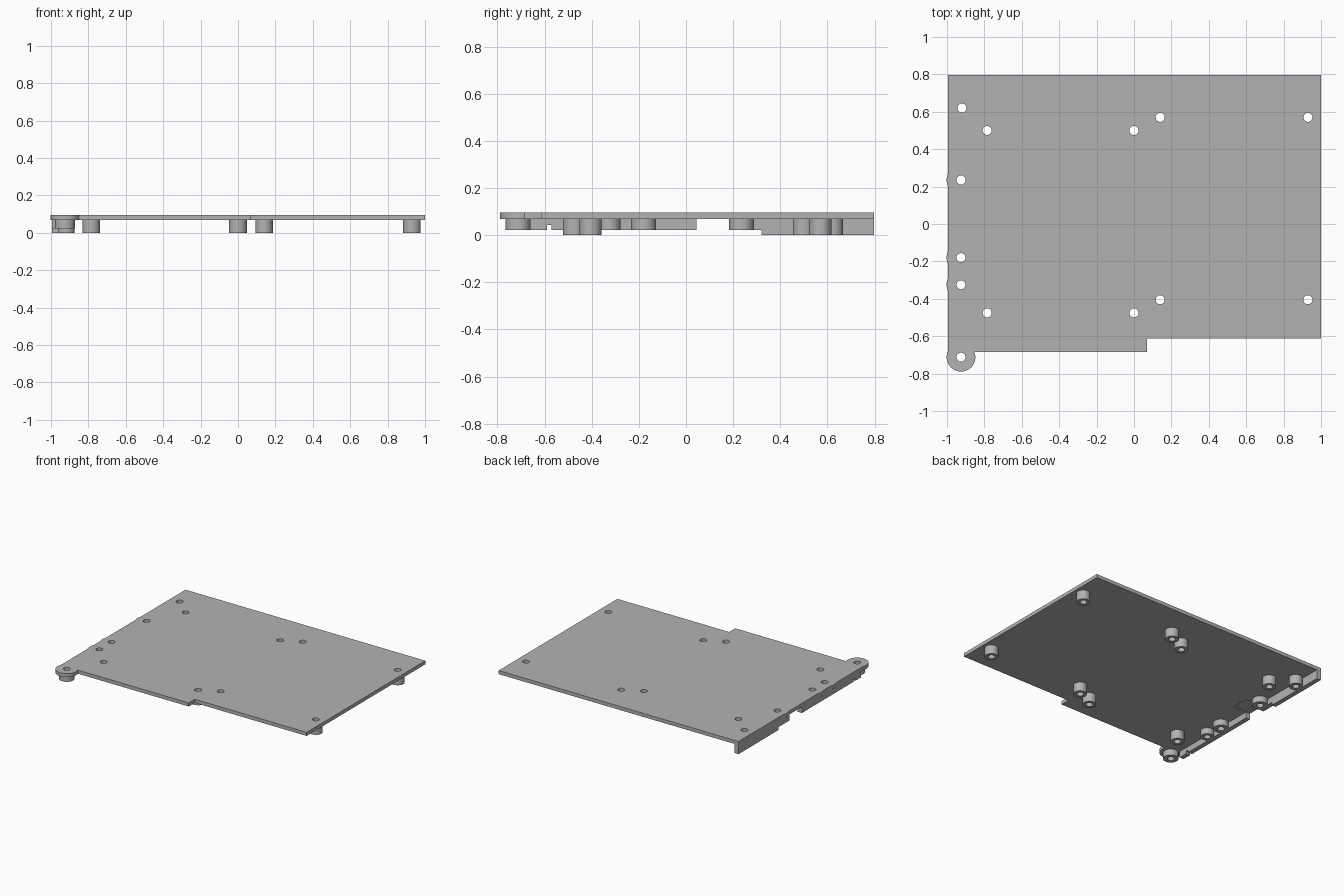
import bpy, bmesh, math

cube = bpy.data.objects.get("Cube")
if cube:
    bpy.data.objects.remove(cube, do_unlink=True)

grey = bpy.data.materials.new("plain grey")
grey.use_nodes = True
colour = (0.45, 0.45, 0.45, 1)
grey.diffuse_color = colour
grey.node_tree.nodes["Principled BSDF"].inputs["Base Color"].default_value = colour

TOP, UNDER = 0.095, 0.068
HOLE = 0.024
SIDES = 40


def finish(bm, name):
    bmesh.ops.recalc_face_normals(bm, faces=bm.faces)
    mesh = bpy.data.meshes.new(name)
    bm.to_mesh(mesh)
    bm.free()
    mesh.materials.append(grey)
    obj = bpy.data.objects.new(name, mesh)
    bpy.context.collection.objects.link(obj)
    return obj


def smooth(obj):
    bpy.ops.object.select_all(action='DESELECT')
    obj.select_set(True)
    bpy.context.view_layer.objects.active = obj
    bpy.ops.object.shade_smooth_by_angle(angle=math.radians(30))


def prism(name, points, shift):
    """Extrude a flat outline along a vector."""
    bm = bmesh.new()
    face = bm.faces.new([bm.verts.new(p) for p in points])
    new = bmesh.ops.extrude_face_region(bm, geom=[face])["geom"]
    bmesh.ops.translate(bm, vec=shift, verts=[v for v in new if isinstance(v, bmesh.types.BMVert)])
    return finish(bm, name)


def circle(x, y, z, r):
    steps = [2 * math.pi * i / SIDES for i in range(SIDES)]
    return [(x + r * math.cos(a), y + r * math.sin(a), z) for a in steps]


def combine(target, helper, operation):
    """Apply a boolean and discard the helper solid."""
    mod = target.modifiers.new("shape", 'BOOLEAN')
    mod.operation, mod.solver, mod.object = operation, 'EXACT', helper
    bpy.context.view_layer.objects.active = target
    bpy.ops.object.modifier_apply(modifier=mod.name)
    bpy.data.objects.remove(helper, do_unlink=True)


def standoff(name, x, y, r, bottom):
    """Hollow post hanging below the plate."""
    bm = bmesh.new()
    rings = [[bm.verts.new(p) for p in circle(x, y, z, rad)]
             for rad, z in ((HOLE, UNDER), (r, UNDER), (r, bottom), (HOLE, bottom))]
    for k in range(4):
        a, b = rings[k], rings[(k + 1) % 4]
        for i in range(SIDES):
            j = (i + 1) % SIDES
            bm.faces.new((a[i], a[j], b[j], b[i]))
    smooth(finish(bm, name))


# Post positions: x, y, radius, bottom height
tall = [(x, y, 0.047, 0) for row in (((-0.785, 0), (0.5, -0.475)), ((0.14, 0.93), (0.57, -0.405)))
        for x in row[0] for y in row[1]]
tall.append((-0.92, 0.62, 0.047, 0))
edge = [(-0.925, y, r, 0.022) for y, r in
        ((0.235, 0.053), (-0.18, 0.053), (-0.325, 0.047), (-0.712, 0.053))]

# Plate with a stepped front edge
outline = [(-0.995, -0.685), (0.07, -0.685), (0.07, -0.613), (1, -0.613), (1, 0.797), (-0.995, 0.797)]
plate = prism("plate", [(x, y, UNDER) for x, y in outline], (0, 0, TOP - UNDER))

# Rounded lugs along the left edge
for x, y, r, bottom in edge:
    lug = prism("lug", circle(x, y, UNDER, 0.077), (0, 0, TOP - UNDER))
    combine(plate, lug, 'UNION')

# Screw holes and the shallow underside pocket
for x, y, r, bottom in tall + edge:
    combine(plate, prism("drill", circle(x, y, 0, HOLE), (0, 0, 0.2)), 'DIFFERENCE')
pocket = [(-0.95, 0.045), (-0.85, 0.045), (-0.85, 0.175), (-0.95, 0.175)]
combine(plate, prism("pocket", [(x, y, 0.05) for x, y in pocket], (0, 0, 0.024)), 'DIFFERENCE')
smooth(plate)

# Hollow posts
for i, post in enumerate(tall):
    standoff(f"tall_post_{i + 1}", *post)
for i, post in enumerate(edge):
    standoff(f"edge_post_{i + 1}", *post)

# Side skirt in two stretches, with a slot and a step
front = [(-0.66, UNDER), (-0.66, 0.022), (-0.59, 0.022), (-0.59, 0.042), (-0.57, 0.042),
         (-0.57, 0.022), (0.045, 0.022), (0.045, UNDER)]
back = [(0.19, UNDER), (0.19, 0.022), (0.32, 0.022), (0.32, 0), (0.797, 0), (0.797, UNDER)]
for name, side in (("front_skirt", front), ("back_skirt", back)):
    prism(name, [(-0.995, y, z) for y, z in side], (0.035, 0, 0))
